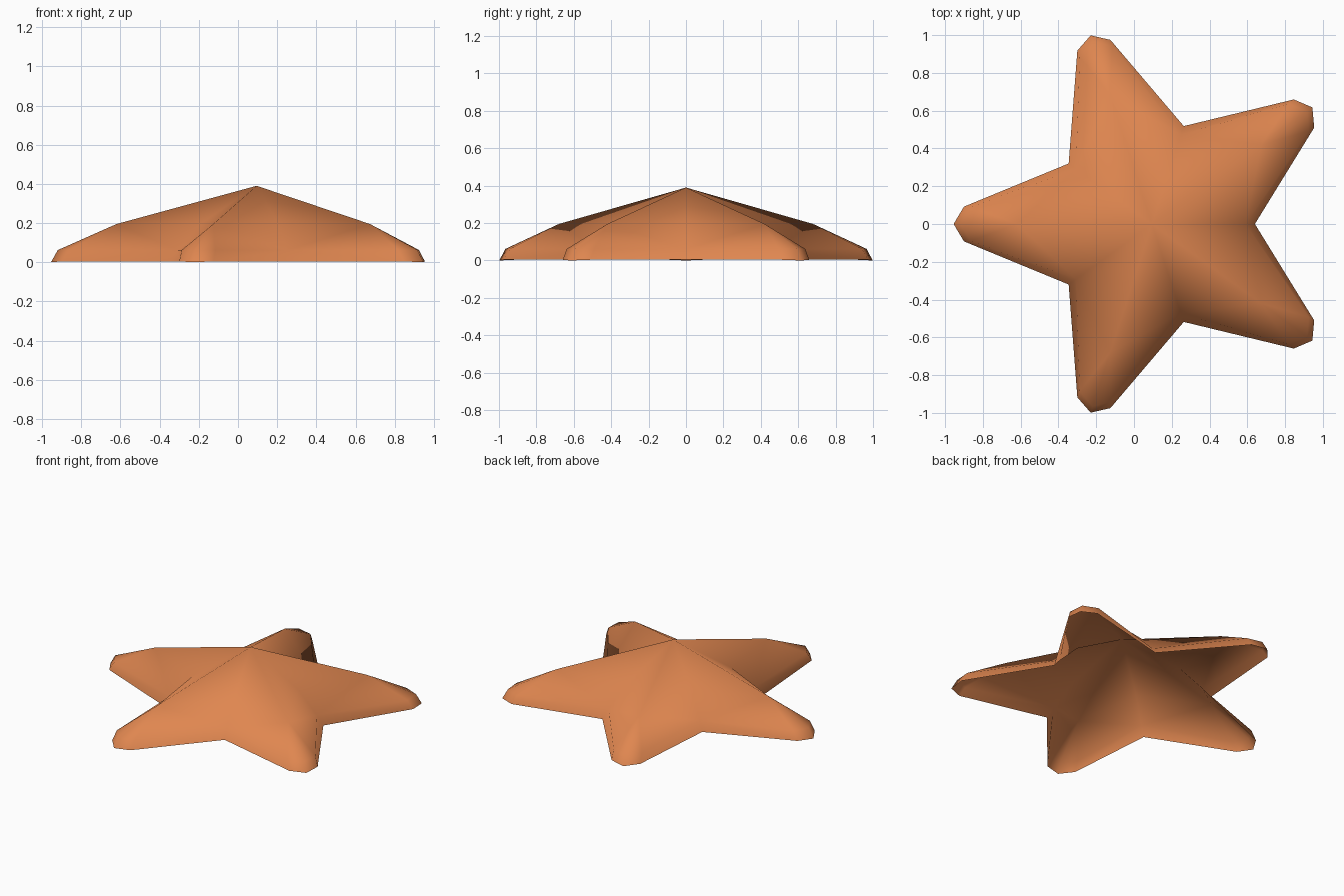
import bpy, bmesh, math

if "Cube" in bpy.data.objects:
    bpy.data.objects.remove(bpy.data.objects["Cube"])

orange = bpy.data.materials.new("starfish orange")
orange.diffuse_color = (0.74, 0.24, 0.08, 1)
orange.use_nodes = True
orange.node_tree.nodes["Principled BSDF"].inputs["Base Color"].default_value = orange.diffuse_color

CX = 0.095  # star centre, offset so the outline is centred on x


def polar(angle, r, w, z):
    """Point at distance r along an arm, w sideways, z high."""
    c, s = math.cos(angle), math.sin(angle)
    return (CX + r * c - w * s, r * s + w * c, z)


bm = bmesh.new()
apex = bm.verts.new((CX, 0, 0.39))
step = math.tau / 5

# valleys between the arms: shoulder, lower and ground points
valleys = [[bm.verts.new(polar(math.pi + (i - 0.5) * step, r, 0, z))
            for r, z in ((0.357, 0.195), (0.497, 0.06), (0.545, 0.004))] for i in range(5)]

# five arms, open underneath, each with a blunt tip
for i in range(5):
    a = math.pi + i * step
    right, left = valleys[i], valleys[(i + 1) % 5]
    ridge = bm.verts.new(polar(a, 0.715, 0, 0.195))
    top = [bm.verts.new(polar(a, r, w, 0.062)) for r, w in ((0.96, -0.09), (1.015, 0), (0.96, 0.09))]
    rim = [bm.verts.new(polar(a, r, w, z))
           for r, w, z in ((0.995, -0.092, 0.004), (1.05, 0, 0), (0.995, 0.092, 0.004))]
    for f in ((apex, right[0], ridge), (apex, ridge, left[0]),
              (ridge, right[0], right[1]), (ridge, left[1], left[0]),
              (ridge, right[1], top[0]), (ridge, top[2], left[1]),
              (right[1], right[2], rim[0], top[0]), (left[1], top[2], rim[2], left[2]),
              (ridge, top[0], top[1]), (ridge, top[1], top[2]),
              (top[0], rim[0], rim[1], top[1]), (top[1], rim[1], rim[2], top[2])):
        bm.faces.new(f)

mesh = bpy.data.meshes.new("starfish_body")
bm.to_mesh(mesh)
bm.free()
mesh.materials.append(orange)
body = bpy.data.objects.new("starfish_body", mesh)
bpy.context.collection.objects.link(body)

# rounded shading with crisp tip walls
bpy.context.view_layer.objects.active = body
body.select_set(True)
bpy.ops.object.shade_smooth_by_angle(angle=math.radians(60))
